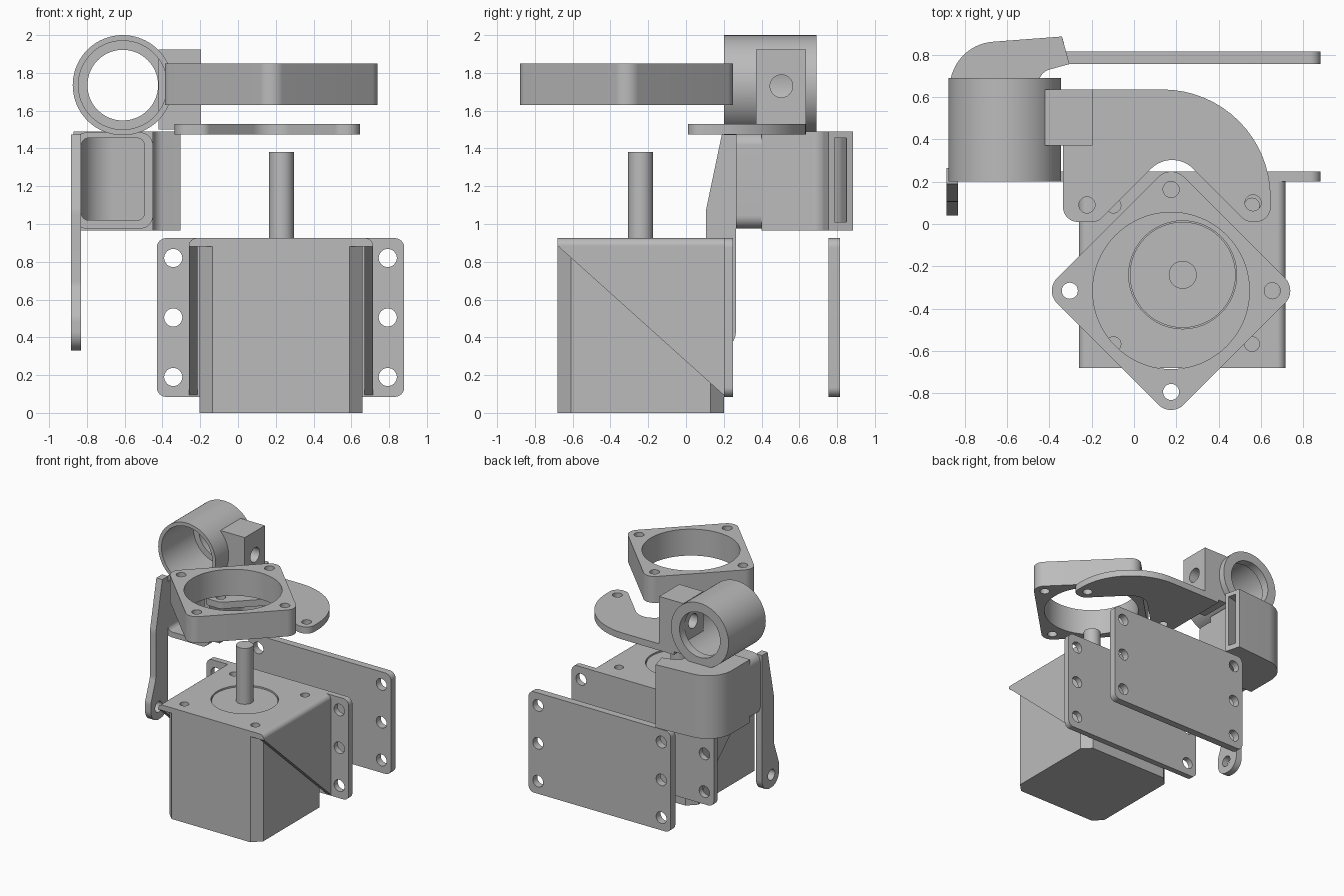
import bpy, bmesh, math
from mathutils import Vector

if "Cube" in bpy.data.objects:
    bpy.data.objects.remove(bpy.data.objects["Cube"])

grey = bpy.data.materials.new("plain_grey")
grey.use_nodes = True
grey.diffuse_color = (0.5, 0.5, 0.5, 1)
grey.node_tree.nodes["Principled BSDF"].inputs["Base Color"].default_value = (0.5, 0.5, 0.5, 1)


def rounded(corners):
    """Closed outline from (u, v[, radius]) corners, filleted where a radius is given."""
    out = []
    for i, c in enumerate(corners):
        p = Vector(c[:2])
        r = c[2] if len(c) > 2 else 0
        if not r:
            out.append(p)
            continue
        a = (Vector(corners[i - 1][:2]) - p).normalized()
        b = (Vector(corners[(i + 1) % len(corners)][:2]) - p).normalized()
        half = a.angle(b) / 2
        centre = p + (a + b).normalized() * (r / math.sin(half))
        start = p + a * (r / math.tan(half)) - centre
        end = p + b * (r / math.tan(half)) - centre
        sweep = math.atan2(start.x * end.y - start.y * end.x, start.dot(end))
        steps = max(4, int(abs(sweep) / math.pi * 32))
        for k in range(steps + 1):
            t = sweep * k / steps
            ct, st = math.cos(t), math.sin(t)
            out.append(centre + Vector((start.x * ct - start.y * st, start.x * st + start.y * ct)))
    return out


def rect(u0, u1, v0, v1, r=0):
    return rounded([(u0, v0, r), (u1, v0, r), (u1, v1, r), (u0, v1, r)])


def circle(u, v, r, n=48):
    return [Vector((u + r * math.cos(math.tau * k / n), v + r * math.sin(math.tau * k / n)))
            for k in range(n)]


def finish(obj):
    bpy.ops.object.select_all(action='DESELECT')
    obj.select_set(True)
    bpy.context.view_layer.objects.active = obj
    bpy.ops.object.shade_smooth_by_angle(angle=math.radians(30))


def prism(name, axis, lo, hi, outline, holes=()):
    """Extrude an outline with holes along an axis, from lo to hi."""
    curve = bpy.data.curves.new(name, 'CURVE')
    curve.dimensions = '2D'
    curve.fill_mode = 'BOTH'
    curve.extrude = (hi - lo) / 2
    for loop in [outline, *holes]:
        spline = curve.splines.new('POLY')
        spline.points.add(len(loop) - 1)
        for point, p in zip(spline.points, loop):
            point.co = (p.x, p.y, 0, 1)
        spline.use_cyclic_u = True
    temp = bpy.data.objects.new("temp", curve)
    bpy.context.collection.objects.link(temp)
    graph = bpy.context.evaluated_depsgraph_get()
    mesh = bpy.data.meshes.new_from_object(temp.evaluated_get(graph))
    bpy.data.objects.remove(temp)
    bpy.data.curves.remove(curve)
    bm = bmesh.new()
    bm.from_mesh(mesh)
    bmesh.ops.remove_doubles(bm, verts=bm.verts, dist=0.0001)
    for v in bm.verts:
        a, b, w = v.co.x, v.co.y, v.co.z + (lo + hi) / 2
        v.co = {'x': (w, a, b), 'y': (a, w, b), 'z': (a, b, w)}[axis]
    bmesh.ops.recalc_face_normals(bm, faces=bm.faces)
    bm.to_mesh(mesh)
    bm.free()
    mesh.name = name
    mesh.materials.clear()
    mesh.materials.append(grey)
    obj = bpy.data.objects.new(name, mesh)
    bpy.context.collection.objects.link(obj)
    finish(obj)
    return obj


def cut(obj, cutter):
    """Subtract a cutter, bake the result and remove the cutter."""
    mod = obj.modifiers.new("cut", 'BOOLEAN')
    mod.operation = 'DIFFERENCE'
    mod.solver = 'EXACT'
    mod.object = cutter
    graph = bpy.context.evaluated_depsgraph_get()
    mesh = bpy.data.meshes.new_from_object(obj.evaluated_get(graph))
    obj.modifiers.clear()
    obj.data = mesh
    bpy.data.objects.remove(cutter)
    finish(obj)


# Motor: chamfered block, pilot boss and shaft
MX, MY = 0.23, -0.24
x0, x1, y0, y1, c = -0.205, 0.66, -0.68, 0.2, 0.07
prism("motor_body", 'z', 0, 0.88, rounded([
    (x0 + c, y0), (x1 - c, y0), (x1, y0 + c), (x1, y1 - c),
    (x1 - c, y1), (x0 + c, y1), (x0, y1 - c), (x0, y0 + c)]))
prism("motor_boss", 'z', 0.87, 0.915, circle(MX, MY, 0.25))
prism("motor_shaft", 'z', 0.9, 1.38, circle(MX, MY, 0.066))

# Motor bracket: top plate, folded edges, triangular sides
screws = [circle(MX + sx * 0.327, MY + sy * 0.327, 0.035, 24) for sx in (-1, 1) for sy in (-1, 1)]
prism("bracket_top", 'z', 0.88, 0.925, rect(-0.215, 0.67, -0.68, 0.24), [circle(MX, MY, 0.255)] + screws)
for side, inner, outer in (("right", -0.215, -0.26), ("left", 0.67, 0.715)):
    prism("bracket_edge_" + side, 'y', -0.68, 0.24,
          rounded([(inner, 0.88), (outer, 0.88), (outer, 0.925, 0.04), (inner, 0.925)]))
    prism("bracket_gusset_" + side, 'x', min(inner, outer), max(inner, outer),
          rounded([(-0.68, 0.885), (0.21, 0.885), (0.21, 0.085)]))

# Bracket back and the matching loose plate behind it
for name, y in (("bracket_back", 0.2), ("clamp_plate", 0.755)):
    prism(name, 'y', y, y + 0.06 - 0.012 * (y < 0.5), rect(-0.43, 0.88, 0.085, 0.925, 0.05),
          [circle(hx, hz, 0.048, 32) for hx in (-0.343, 0.793) for hz in (0.19, 0.505, 0.82)])

# Square ring turned on its corner
RX, RY, R, D = 0.175, -0.315, 0.598, 0.478
dirs = [(1, 0), (0, 1), (-1, 0), (0, -1)]
prism("square_ring", 'z', 1.63, 1.85,
      rounded([(RX + R * a, RY + R * b, 0.085) for a, b in dirs]),
      [circle(RX, RY, 0.37, 80)] + [circle(RX + D * a, RY + D * b, 0.038, 24) for a, b in dirs])

# Curved carrier arm
prism("carrier_arm", 'z', 1.475, 1.53, rounded([
    (-0.335, 0.01, 0.07), (-0.17, 0.01, 0.06), (0.18, 0.36, 0.14), (0.53, 0.01, 0.07),
    (0.645, 0.01, 0.07), (0.645, 0.635, 0.51), (-0.335, 0.635)]),
    [circle(-0.222, 0.09, 0.038, 24), circle(0.562, 0.1, 0.038, 24)])

# Upper tube with a rear lip, and the block clamped to it
TX, TZ = -0.61, 1.735
tube = prism("tube", 'y', 0.2, 0.62, circle(TX, TZ, 0.265, 80), [circle(TX, TZ, 0.235, 80)])
prism("tube_lip", 'y', 0.62, 0.69, circle(TX, TZ, 0.265, 80), [circle(TX, TZ, 0.187, 80)])
cut(tube, prism("bolt_cutter", 'x', -0.55, -0.25, circle(0.505, 1.73, 0.06, 32)))
block = prism("tube_block", 'x', -0.42, -0.197, rect(0.37, 0.635, 1.5, 1.925),
              [circle(0.505, 1.73, 0.06, 32)])
cut(block, prism("bore_cutter", 'y', 0.1, 0.8, circle(TX, TZ, 0.25, 80)))

# Hollow bent duct: floor, roof, two walls and inlet collar
plan = rounded([(-0.87, 0.4), (-0.45, 0.4), (-0.45, 0.715, 0.07), (-0.305, 0.755),
                (-0.34, 0.885), (-0.87, 0.845, 0.22)])
prism("duct_floor", 'z', 0.965, 1.01, plan)
prism("duct_roof", 'z', 1.455, 1.49, plan)
prism("duct_outer_wall", 'z', 1.01, 1.455, rounded([
    (-0.87, 0.4), (-0.87, 0.845, 0.22), (-0.34, 0.885), (-0.33, 0.85),
    (-0.83, 0.812, 0.18), (-0.83, 0.4)]))
prism("duct_inner_wall", 'z', 1.01, 1.455, rounded([
    (-0.45, 0.4), (-0.45, 0.715, 0.07), (-0.305, 0.755), (-0.313, 0.785),
    (-0.49, 0.738, 0.09), (-0.49, 0.4)]))
prism("duct_collar", 'y', 0.265, 0.4, rect(-0.87, -0.45, 0.975, 1.485, 0.07),
      [rect(-0.83, -0.495, 1.02, 1.455, 0.04)])

# Side lever with an eye at its foot
prism("side_lever", 'x', -0.885, -0.83, rounded([
    (0.19, 1.475), (0.265, 1.475), (0.265, 0.43), (0.25, 0.33, 0.1), (0.04, 0.33, 0.1),
    (0.04, 0.5, 0.1), (0.105, 0.68, 0.1), (0.105, 1.07, 0.2)]),
    [circle(0.14, 0.435, 0.045, 32)])
